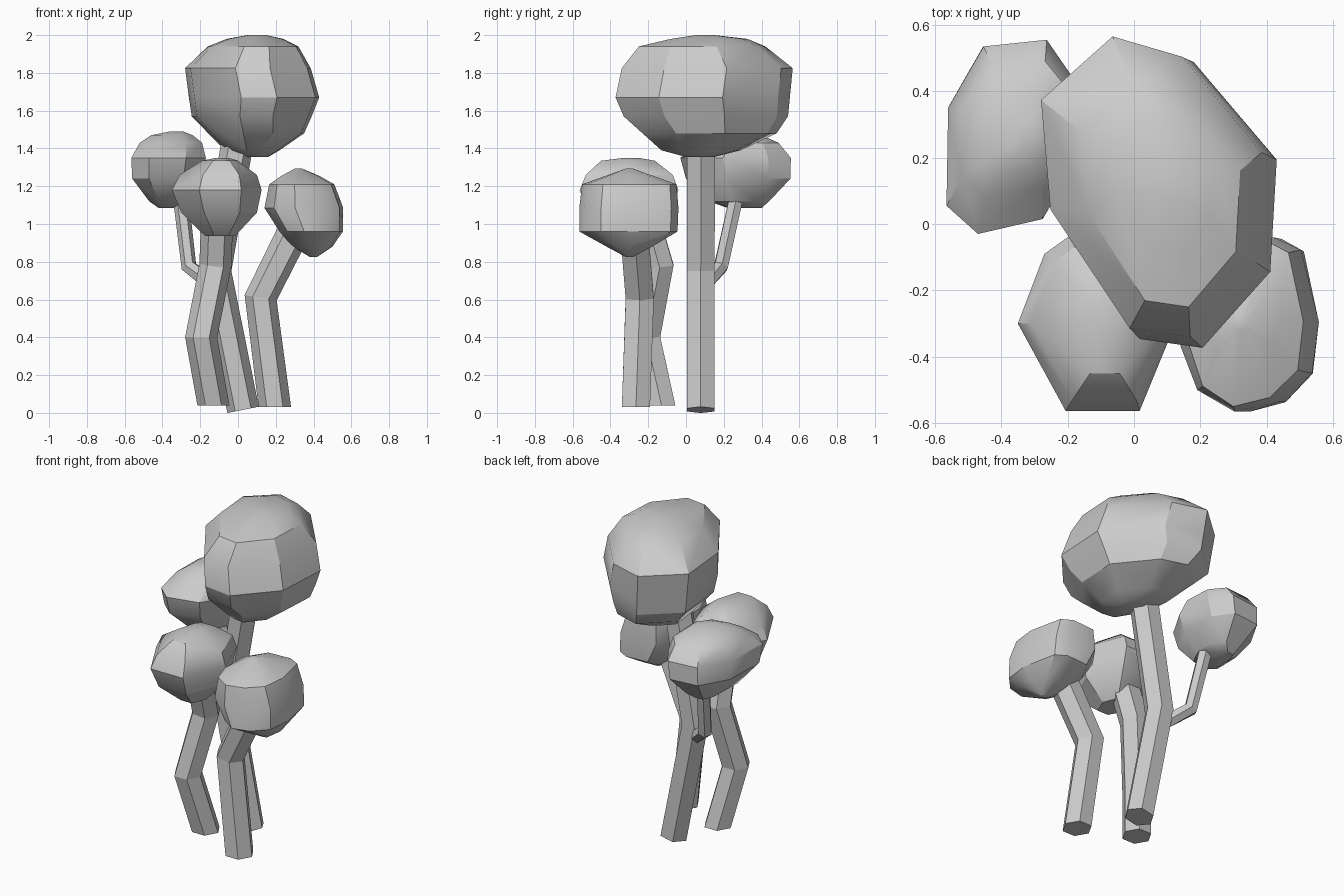
import bpy, bmesh, math
from mathutils import Vector

if "Cube" in bpy.data.objects:
    bpy.data.objects.remove(bpy.data.objects["Cube"])


def finish(bm, name, angle):
    bmesh.ops.recalc_face_normals(bm, faces=bm.faces[:])
    me = bpy.data.meshes.new(name)
    bm.to_mesh(me)
    bm.free()
    ob = bpy.data.objects.new(name, me)
    bpy.context.collection.objects.link(ob)
    bpy.ops.object.select_all(action='DESELECT')
    ob.select_set(True)
    bpy.context.view_layer.objects.active = ob
    if angle:
        bpy.ops.object.shade_smooth_by_angle(angle=math.radians(angle))
    return ob


def tube(name, path, r, flat_base=False, sides=6):
    """Faceted stem swept along a bent path with mitred rings."""
    bm = bmesh.new()
    pts = [Vector(p) for p in path]
    rings = []
    for i, p in enumerate(pts):
        a = (p - pts[i - 1]).normalized() if i else Vector()
        b = (pts[i + 1] - p).normalized() if i < len(pts) - 1 else Vector()
        n = (a + b).normalized()
        if i == 0 and flat_base:
            n = Vector((0, 0, 1))
        v = n.cross(Vector((1, 0, 0))).normalized()
        u = v.cross(n)
        rings.append([bm.verts.new(p + r * (u * math.cos(t) + v * math.sin(t)))
                      for t in (2 * math.pi * k / sides for k in range(sides))])
    for lo, hi in zip(rings, rings[1:]):
        for k in range(sides):
            j = (k + 1) % sides
            bm.faces.new((lo[k], lo[j], hi[j], hi[k]))
    bm.faces.new(rings[0])
    bm.faces.new(rings[-1])
    return finish(bm, name, 0)


def crown(name, outline, levels):
    """Faceted foliage: the plan outline stretched to each level's extents."""
    bm = bmesh.new()
    xs, ys = zip(*outline)
    for z, x0, x1, y0, y1 in levels:
        for x, y in outline:
            fx = (x - min(xs)) / (max(xs) - min(xs))
            fy = (y - min(ys)) / (max(ys) - min(ys))
            bm.verts.new((x0 + fx * (x1 - x0), y0 + fy * (y1 - y0), z))
    out = bmesh.ops.convex_hull(bm, input=bm.verts[:])
    junk = {g for g in out['geom_interior'] + out['geom_unused']
            if isinstance(g, bmesh.types.BMVert)}
    bmesh.ops.delete(bm, geom=list(junk), context='VERTS')
    return finish(bm, name, 30)


# Stems
tube("main_trunk", [(0.027, 0.078, 0.016), (-0.12, 0.078, 0.75), (0.0, 0.08, 1.45)], 0.085)
tube("side_branch", [(-0.14, 0.1, 0.68), (-0.26, 0.185, 0.775), (-0.31, 0.28, 1.2)], 0.042)
tube("front_left_stem", [(-0.13, -0.13, 0.04), (-0.195, -0.21, 0.4),
                         (-0.12, -0.14, 0.78), (-0.11, -0.22, 1.05)], 0.085, True)
tube("front_right_stem", [(0.195, -0.265, 0.03), (0.12, -0.245, 0.61),
                          (0.30, -0.275, 0.97)], 0.086, True)

# Large top crown
crown("main_crown",
      [(-.05, .568), (.173, .505), (.43, .207), (.41, -.135),
       (.2, -.367), (.005, -.34), (-.25, .03), (-.28, .37)],
      [(1.355, .03, .16, 0, .15), (1.39, -.07, .22, -.13, .29),
       (1.48, -.155, .35, -.23, .48), (1.57, -.245, .39, -.33, .54),
       (1.67, -.26, .43, -.373, .55), (1.825, -.28, .385, -.34, .565),
       (1.94, -.16, .32, -.25, .42), (1.98, -.06, .24, -.08, .325),
       (2.0, .05, .15, .05, .15)])

# Back left crown
crown("back_left_crown",
      [(-.453, .54), (-.263, .56), (-.18, .44), (-.17, .2),
       (-.275, .02), (-.47, -.025), (-.565, .06), (-.56, .355)],
      [(1.085, -.42, -.33, .22, .40), (1.12, -.47, -.26, .12, .44),
       (1.24, -.56, -.19, 0, .553), (1.35, -.565, -.17, -.03, .555),
       (1.43, -.52, -.19, .08, .49), (1.47, -.46, -.24, .15, .4),
       (1.49, -.36, -.29, .22, .3)])

# Front left crown
crown("front_left_crown",
      [(-.35, -.3), (-.206, -.563), (.017, -.563), (.125, -.3),
       (.02, -.04), (-.2, -.04), (-.27, -.09)],
      [(.937, -.175, -.015, -.38, -.2), (1.06, -.3, .1, -.52, -.08),
       (1.18, -.35, .125, -.563, -.04), (1.26, -.31, .1, -.53, -.07),
       (1.335, -.19, 0, -.45, -.165), (1.35, -.12, -.05, -.33, -.25)])

# Front right crown
crown("front_right_crown",
      [(.507, -.087), (.56, -.3), (.54, -.45), (.44, -.535), (.31, -.563),
       (.2, -.5), (.15, -.37), (.15, -.2), (.25, -.06), (.425, -.05)],
      [(.826, .38, .42, -.32, -.28), (.88, .29, .5, -.42, -.18),
       (.96, .22, .555, -.565, -.045), (1.085, .14, .557, -.565, -.04),
       (1.21, .165, .51, -.55, -.05), (1.255, .23, .43, -.42, -.18),
       (1.293, .3, .34, -.32, -.28)])
